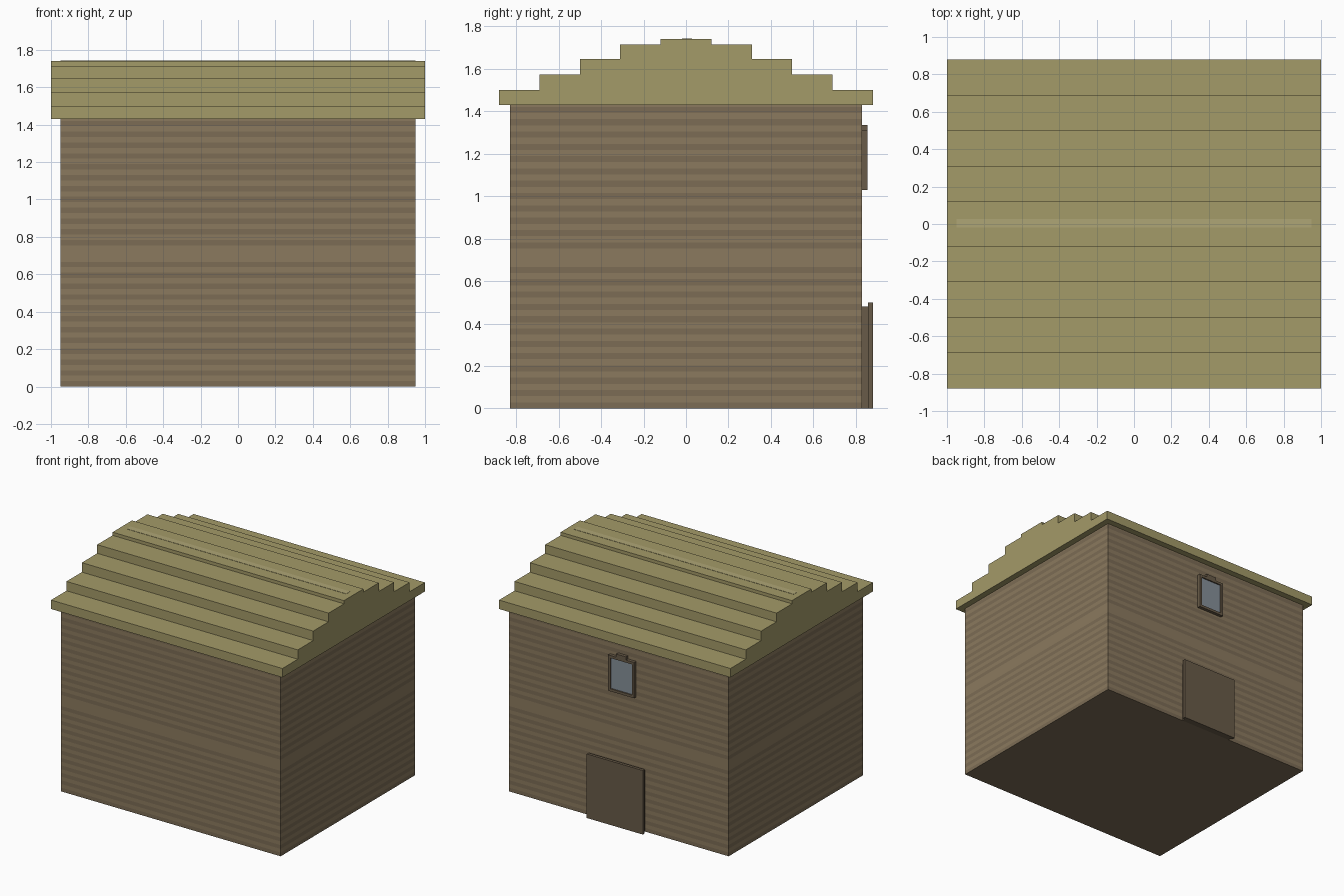
import bpy, bmesh

if "Cube" in bpy.data.objects:
    bpy.data.objects.remove(bpy.data.objects["Cube"])

def material(name, rgb):
    m = bpy.data.materials.new(name)
    m.diffuse_color = (*rgb, 1)
    m.use_nodes = True
    m.node_tree.nodes["Principled BSDF"].inputs["Base Color"].default_value = m.diffuse_color
    return m

light = material("plank_light", (0.26, 0.195, 0.114))
dark = material("plank_dark", (0.20, 0.15, 0.09))
thatch = material("thatch", (0.37, 0.325, 0.14))
ridge_mat = material("thatch_light", (0.43, 0.38, 0.18))
wood = material("door_wood", (0.14, 0.105, 0.065))
glass = material("glass", (0.24, 0.28, 0.32))

def finish(name, bm, *mats):
    bmesh.ops.recalc_face_normals(bm, faces=bm.faces)
    me = bpy.data.meshes.new(name)
    bm.to_mesh(me)
    bm.free()
    for m in mats:
        me.materials.append(m)
    ob = bpy.data.objects.new(name, me)
    bpy.context.collection.objects.link(ob)
    return ob

def add_box(bm, lo, hi):
    verts = bmesh.ops.create_cube(bm, size=1)["verts"]
    for v in verts:
        for i in range(3):
            v.co[i] = hi[i] if v.co[i] > 0 else lo[i]

def box(name, lo, hi, mat):
    bm = bmesh.new()
    add_box(bm, lo, hi)
    return finish(name, bm, mat)

# Walls: one box cut into flush light and dark plank bands
EAVE, BAND = 1.43, 0.029
bm = bmesh.new()
add_box(bm, (-0.95, -0.83, 0), (0.95, 0.83, EAVE))
for k in range(1, int(EAVE / BAND) + 1):
    z = k * BAND
    if z < EAVE - 0.005:
        bmesh.ops.bisect_plane(bm, geom=bm.verts[:] + bm.edges[:] + bm.faces[:],
                               plane_co=(0, 0, z), plane_no=(0, 0, 1))
for f in bm.faces:
    z = f.calc_center_median().z
    plain = 0.69 < z < 0.76          # plain board between the storeys
    f.material_index = 0 if plain else 1 - int(z / BAND) % 2
finish("walls", bm, light, dark)

# Roof: stepped gable profile, mirrored and extruded along x
steps = [(0.88, 1.50), (0.69, 1.573), (0.50, 1.647), (0.31, 1.715), (0.12, 1.74)]
half, z_prev = [], EAVE
for y, z in steps:
    half += [(y, z_prev), (y, z)]
    z_prev = z
profile = half + [(-y, z) for y, z in reversed(half)]
bm = bmesh.new()
face = bm.faces.new([bm.verts.new((-1, y, z)) for y, z in profile])
ext = bmesh.ops.extrude_face_region(bm, geom=[face])["geom"]
bmesh.ops.translate(bm, vec=(2, 0, 0),
                    verts=[v for v in ext if isinstance(v, bmesh.types.BMVert)])
finish("roof", bm, thatch)
box("roof_ridge_strip", (-0.95, -0.02, 1.73), (0.95, 0.028, 1.742), ridge_mat)

# Door on the back wall: backing and a slightly larger front slab
box("door_backing", (-0.225, 0.82, 0), (0.225, 0.857, 0.48), wood)
box("door_slab", (-0.243, 0.857, 0), (0.243, 0.88, 0.50), wood)

# Window above the door: four frame bars, glass and a small top block
X0, X1, Z0, Z1, W = -0.15, 0.075, 1.03, 1.31, 0.02
bm = bmesh.new()
for x in (X0, X1 - W):
    add_box(bm, (x, 0.82, Z0), (x + W, 0.855, Z1))
for z in (Z0, Z1 - W):
    add_box(bm, (X0 + W, 0.82, z), (X1 - W, 0.855, z + W))
finish("window_frame", bm, wood)
box("window_glass", (X0 + W, 0.82, Z0 + W), (X1 - W, 0.845, Z1 - W), glass)
box("window_top_block", (-0.08, 0.82, Z1), (0.005, 0.855, 1.335), wood)
